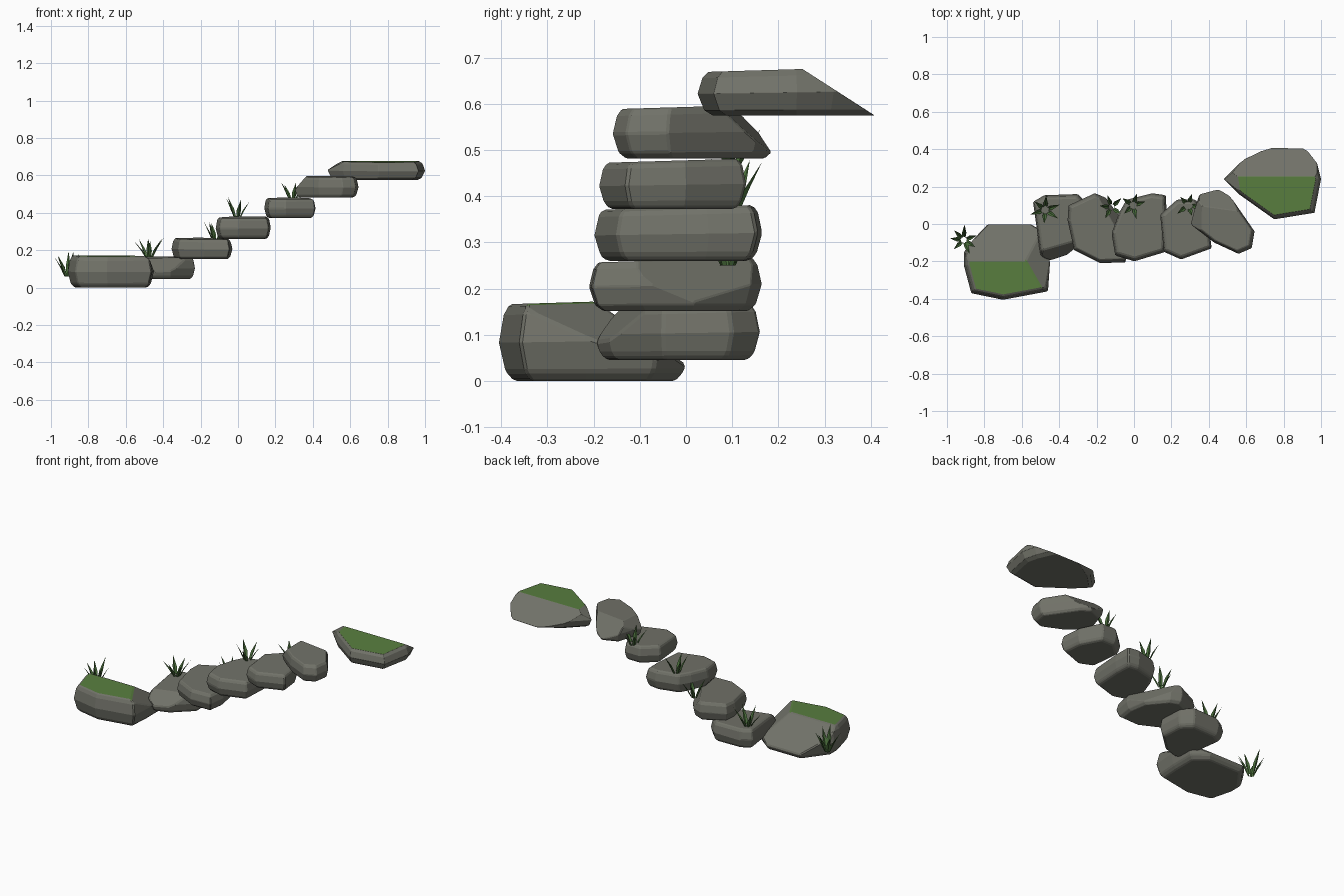
import bpy
import bmesh
import math
import random
from mathutils import Vector

random.seed(4)

default_cube = bpy.data.objects.get("Cube")
if default_cube:
    bpy.data.objects.remove(default_cube, do_unlink=True)


def make_material(name, rgb):
    material = bpy.data.materials.new(name)
    material.use_nodes = True
    color = (*rgb, 1.0)
    material.diffuse_color = color
    shader = material.node_tree.nodes["Principled BSDF"]
    shader.inputs["Base Color"].default_value = color
    shader.inputs["Roughness"].default_value = 0.9
    return material


stone_gray = make_material("stone gray", (0.165, 0.168, 0.14))
moss_green = make_material("moss green", (0.1, 0.21, 0.05))
grass_green = make_material("grass green", (0.07, 0.16, 0.045))


def finish(name, bm, materials):
    bmesh.ops.recalc_face_normals(bm, faces=bm.faces)
    mesh = bpy.data.meshes.new(name)
    bm.to_mesh(mesh)
    bm.free()
    for material in materials:
        mesh.materials.append(material)
    obj = bpy.data.objects.new(name, mesh)
    bpy.context.collection.objects.link(obj)
    return obj


# Height fraction and outline scale of each ring of a stone
RINGS = ((0, 0.84), (0.12, 0.93), (0.5, 1), (0.86, 0.95), (1, 0.89))


def make_stone(name, bottom, top, outline, cuts=(), mossy=False):
    """Stacked rings of one outline, chipped by sloping planes."""
    bm = bmesh.new()
    xs, ys = zip(*outline)
    center = Vector(((min(xs) + max(xs)) / 2, (min(ys) + max(ys)) / 2))
    rings = []
    for fraction, scale in RINGS:
        ring = []
        for point in outline:
            p = center + (Vector(point) - center) * scale
            z = bottom + (top - bottom) * fraction
            z += 0.03 * (p.y - center.y) * fraction
            ring.append(bm.verts.new((p.x, p.y, z)))
        rings.append(ring)
    count = len(outline)
    for low, high in zip(rings, rings[1:]):
        for i in range(count):
            j = (i + 1) % count
            bm.faces.new((low[i], low[j], high[j], high[i]))
    bm.faces.new(rings[0])
    bm.faces.new(rings[-1])
    for point, normal in cuts:
        bmesh.ops.bisect_plane(
            bm, geom=bm.verts[:] + bm.edges[:] + bm.faces[:],
            plane_co=point, plane_no=Vector(normal).normalized(),
            clear_outer=True)
        rim = [e for e in bm.edges if e.is_boundary]
        bmesh.ops.holes_fill(bm, edges=rim, sides=0)
    bmesh.ops.recalc_face_normals(bm, faces=bm.faces)
    # Moss covers only the level top
    for face in bm.faces:
        face.material_index = int(mossy and face.normal.z > 0.95)
    obj = finish(name, bm, [stone_gray, moss_green])
    bevel = obj.modifiers.new("worn edges", "BEVEL")
    bevel.width = 0.006
    bevel.segments = 1
    bevel.limit_method = "ANGLE"
    bevel.angle_limit = math.radians(28)


# Stones from the lowest to the highest
make_stone(
    "bottom_landing_stone", 0.0, 0.172,
    [(-.91, -.15), (-.79, .01), (-.54, .01), (-.45, -.06), (-.45, -.22),
     (-.46, -.36), (-.7, -.405), (-.87, -.37), (-.91, -.22)],
    cuts=[((-.7, -.2, .175), (0, .57, .82)),
          ((-.58, -.2, .175), (.53, .28, .8))],
    mossy=True)
make_stone(
    "step_stone_1", 0.045, 0.162,
    [(-.54, .12), (-.48, .155), (-.3, .16), (-.24, .1), (-.23, -.05),
     (-.36, -.17), (-.45, -.2), (-.5, -.17)],
    cuts=[((-.35, -.1, .16), (.2, -.72, .65))])
make_stone(
    "step_stone_2", 0.152, 0.262,
    [(-.35, .1), (-.21, .165), (-.15, .14), (-.05, .02), (-.03, -.1),
     (-.045, -.205), (-.18, -.21), (-.32, -.14), (-.355, .02)],
    cuts=[((-.12, .02, .262), (.21, .115, .14))])
make_stone(
    "step_stone_3", 0.26, 0.376,
    [(-.12, -.05), (-.08, .06), (-.04, .13), (.1, .165), (.17, .155),
     (.175, .05), (.165, -.15), (0, -.2), (-.1, -.17)])
make_stone(
    "step_stone_4", 0.372, 0.477,
    [(.14, .05), (.23, .13), (.33, .13), (.4, 0), (.415, -.13),
     (.25, -.19), (.16, -.15)])
make_stone(
    "step_stone_5", 0.482, 0.594,
    [(.3, 0), (.35, .16), (.45, .2), (.51, .155), (.645, -.04),
     (.63, -.13), (.56, -.16), (.43, -.1)],
    cuts=[((.42, .1, .585), (.1, .7, .7)),
          ((.36, 0, .59), (-.75, 0, .65))])
make_stone(
    "top_landing_stone", 0.575, 0.675,
    [(.48, .24), (.59, .35), (.74, .44), (.93, .43), (.98, .32),
     (1, .24), (.965, .06), (.75, .025), (.56, .16)],
    cuts=[((.75, .25, .677), (0, .54, .84)),
          ((.56, .2, .672), (-.5, -.1, .85))],
    mossy=True)


def make_tuft(name, base, height, reach, blades, spin):
    """Ring of folded, pointed blades leaning outward."""
    bm = bmesh.new()
    for k in range(blades):
        angle = spin + math.tau * k / blades + random.uniform(-0.2, 0.2)
        out = Vector((math.cos(angle), math.sin(angle), 0))
        side = Vector((-out.y, out.x, 0))
        tall = height * random.uniform(0.75, 1)
        far = reach * random.uniform(0.8, 1)
        rows = []
        for t, width in ((0, 0.008), (0.45, 0.012)):
            middle = Vector(base) + out * (0.012 + far * t * 0.7)
            middle.z += tall * t
            rows.append([bm.verts.new(middle - side * width),
                         bm.verts.new(middle + out * 0.006),
                         bm.verts.new(middle + side * width)])
        tip = bm.verts.new(Vector(base) + out * far + Vector((0, 0, tall)))
        for i in range(2):
            bm.faces.new((rows[0][i], rows[0][i + 1],
                          rows[1][i + 1], rows[1][i]))
            bm.faces.new((rows[1][i], rows[1][i + 1], tip))
    finish(name, bm, [grass_green])


# Grass growing beside the stones
make_tuft("grass_tuft_1", (-.91, -.085, .06), .14, .085, 7, math.pi)
make_tuft("grass_tuft_2", (-.475, .075, .155), .12, .085, 6, .3)
make_tuft("grass_tuft_3", (-.12, .09, .25), .11, .08, 5, .6)
make_tuft("grass_tuft_4", (-.005, .1, .37), .115, .08, 5, .1)
make_tuft("grass_tuft_5", (.29, .1, .465), .1, .075, 5, 1.2)
